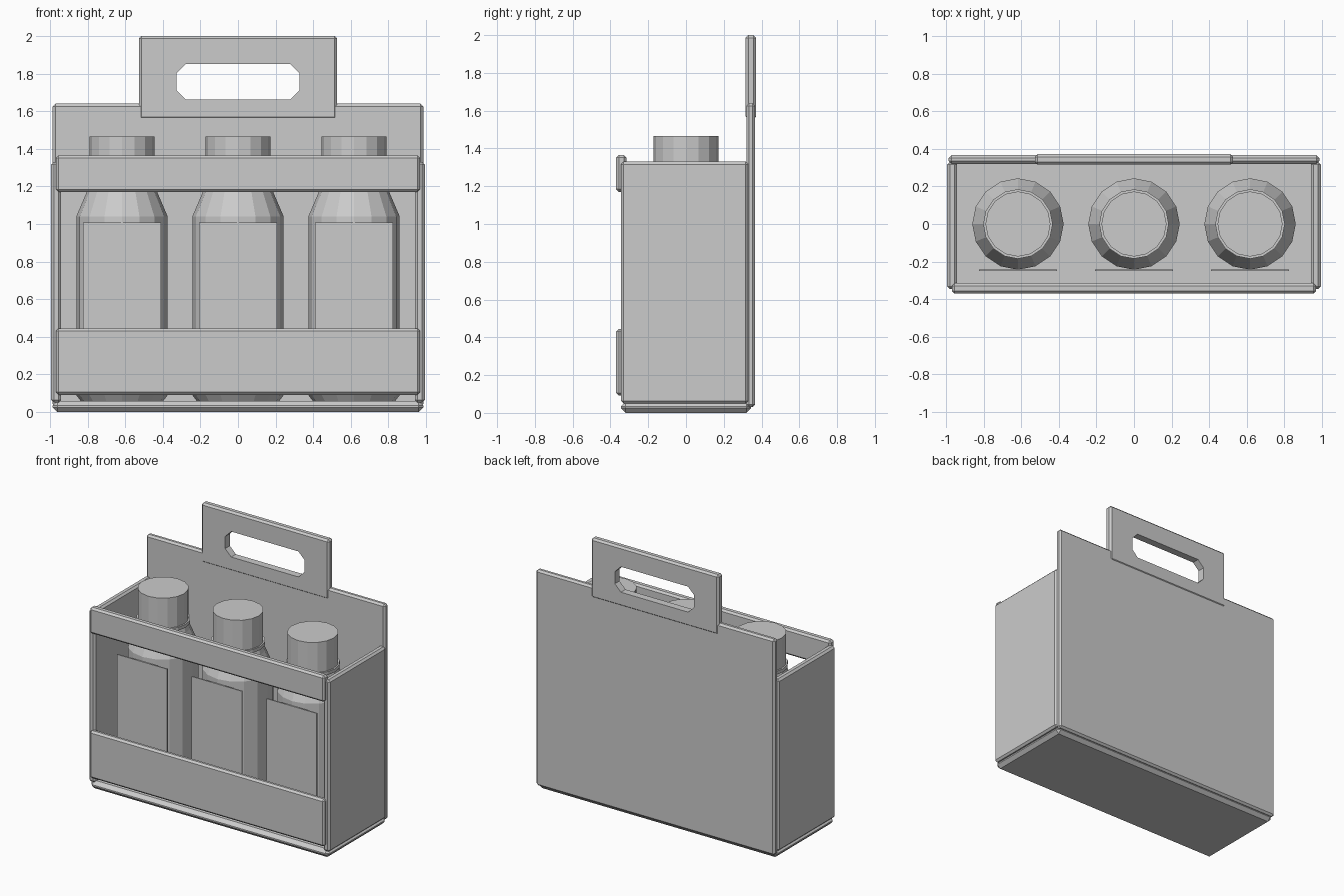
import bpy, bmesh, math

if "Cube" in bpy.data.objects:
    bpy.data.objects.remove(bpy.data.objects["Cube"])

grey = bpy.data.materials.new("plain grey")
grey.diffuse_color = (0.6, 0.6, 0.6, 1)
grey.use_nodes = True
grey.node_tree.nodes["Principled BSDF"].inputs["Base Color"].default_value = grey.diffuse_color


def finish(name, bm):
    bmesh.ops.recalc_face_normals(bm, faces=bm.faces[:])
    me = bpy.data.meshes.new(name)
    bm.to_mesh(me)
    bm.free()
    me.materials.append(grey)
    ob = bpy.data.objects.new(name, me)
    bpy.context.collection.objects.link(ob)
    return ob


def box(name, x, y, z, bevel=0.0, only_y=False):
    """Box from (min, max) ranges, with chamfered edges."""
    bm = bmesh.new()
    bmesh.ops.create_cube(bm, size=1)
    for v in bm.verts:
        v.co = [(a + b) / 2 + c * (b - a) for c, (a, b) in zip(v.co, (x, y, z))]
    if bevel:
        edges = [e for e in bm.edges if not only_y or
                 abs(e.verts[0].co.y - e.verts[1].co.y) > 1e-4]
        bmesh.ops.bevel(bm, geom=edges, offset=bevel, segments=1,
                        profile=0.5, affect='EDGES')
    return finish(name, bm)


def lathe(name, profile, cx, sides=16):
    """Closed turned solid from (radius, z) pairs."""
    bm = bmesh.new()
    rings = [[bm.verts.new((cx + r * math.cos(2 * math.pi * i / sides),
                            r * math.sin(2 * math.pi * i / sides), z))
              for i in range(sides)] for r, z in profile]
    for a, b in zip(rings, rings[1:]):
        for i in range(sides):
            j = (i + 1) % sides
            bm.faces.new((a[i], a[j], b[j], b[i]))
    bm.faces.new(rings[0])
    bm.faces.new(rings[-1])
    return finish(name, bm)


# Carton: floor, back, sides and front bands
box("carton_base", (-0.985, 0.985), (-0.345, 0.345), (0, 0.06), 0.025)
box("back_panel", (-0.985, 0.985), (0.32, 0.366), (0.03, 1.64), 0.014)
for side, s in (("left", -1), ("right", 1)):
    box(side + "_panel", tuple(sorted((s * 0.94, s * 0.993))),
        (-0.345, 0.33), (0.05, 1.33), 0.014)
box("front_upper_band", (-0.968, 0.968), (-0.37, -0.315), (1.17, 1.365), 0.014)
box("front_lower_band", (-0.968, 0.968), (-0.37, -0.325), (0.092, 0.445), 0.014)

# Handle with a chamfered grip hole
handle = box("handle", (-0.527, 0.527), (0.316, 0.371), (1.555, 2.0), 0.014)
cutter = box("grip_cutter", (-0.327, 0.327), (0.2, 0.5), (1.662, 1.852), 0.05, True)
cutter.hide_render = True
mod = handle.modifiers.new("grip_hole", 'BOOLEAN')
mod.operation = 'DIFFERENCE'
mod.solver = 'EXACT'
mod.object = cutter
bpy.context.view_layer.objects.active = handle
bpy.ops.object.modifier_apply(modifier=mod.name)
bpy.data.objects.remove(cutter)

# Three bottles with neck rings, caps and label plates
for n, cx in enumerate((-0.617, 0.0, 0.617), 1):
    lathe(f"bottle_{n}", [(0.22, 0.06), (0.243, 0.09), (0.243, 1.04),
                          (0.185, 1.175), (0.165, 1.24)], cx)
    lathe(f"neck_ring_{n}", [(0.185, 1.215), (0.185, 1.24)], cx)
    lathe(f"cap_{n}", [(0.173, 1.24), (0.173, 1.465)], cx)
    box(f"label_{n}", (cx - 0.207, cx + 0.207), (-0.25, -0.241), (0.35, 1.007))
